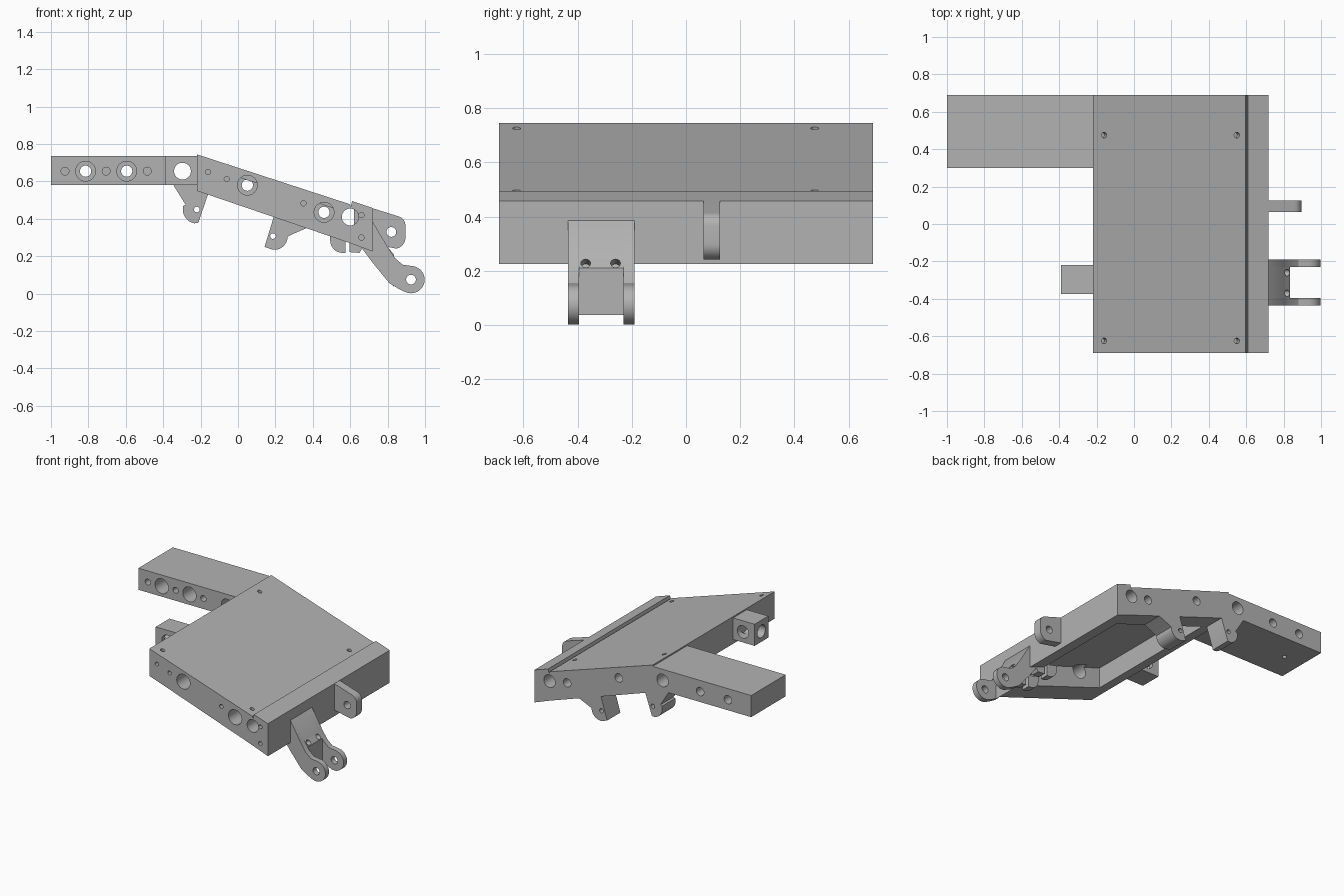
import bpy, bmesh, math
from mathutils import Matrix, Vector

cube = bpy.data.objects.get("Cube")
if cube:
    bpy.data.objects.remove(cube, do_unlink=True)

GREY = (0.45, 0.45, 0.45, 1)
mat = bpy.data.materials.new("machined grey")
mat.use_nodes = True
mat.diffuse_color = GREY
mat.node_tree.nodes["Principled BSDF"].inputs["Base Color"].default_value = GREY


def make(name, bm):
    bmesh.ops.recalc_face_normals(bm, faces=bm.faces)
    me = bpy.data.meshes.new(name)
    bm.to_mesh(me)
    bm.free()
    ob = bpy.data.objects.new(name, me)
    bpy.context.collection.objects.link(ob)
    me.materials.append(mat)
    return ob


def prism(name, pts, y0, y1):
    """Extrude an x-z outline from y0 to y1."""
    bm = bmesh.new()
    face = bm.faces.new([bm.verts.new((x, y0, z)) for x, z in pts])
    ext = bmesh.ops.extrude_face_region(bm, geom=[face])
    moved = [g for g in ext["geom"] if isinstance(g, bmesh.types.BMVert)]
    bmesh.ops.translate(bm, verts=moved, vec=(0, y1 - y0, 0))
    return make(name, bm)


def box(name, x0, x1, y0, y1, z0, z1):
    return prism(name, [(x0, z0), (x1, z0), (x1, z1), (x0, z1)], y0, y1)


def rod(center, axis, radius, length):
    bm = bmesh.new()
    turn = Vector((0, 0, 1)).rotation_difference(Vector(axis)).to_matrix().to_4x4()
    bmesh.ops.create_cone(bm, cap_ends=True, segments=32, radius1=radius, radius2=radius,
                          depth=length, matrix=Matrix.Translation(center) @ turn)
    return make("cutter", bm)


def cut(ob, cutter):
    """Subtract the cutter and bake the result."""
    mod = ob.modifiers.new("cut", "BOOLEAN")
    mod.operation = "DIFFERENCE"
    mod.solver = "EXACT"
    mod.object = cutter
    dg = bpy.context.evaluated_depsgraph_get()
    me = bpy.data.meshes.new_from_object(ob.evaluated_get(dg))
    ob.modifiers.clear()
    ob.data = me
    bpy.data.objects.remove(cutter, do_unlink=True)


def bore(ob, x, z, r, y0, y1):
    cut(ob, rod((x, (y0 + y1) / 2, z), (0, 1, 0), r, y1 - y0))


def arc(cx, cz, r, a0, a1, n=12):
    return [(cx + r * math.cos(math.radians(a0 + (a1 - a0) * i / n)),
             cz + r * math.sin(math.radians(a0 + (a1 - a0) * i / n))) for i in range(n + 1)]


W = 0.69
SLOPE = -0.326


def top(x):
    return 0.745 + SLOPE * (x + 0.22)


# Sloped hull with a groove before the end bar, hollow below
hull = prism("hull", [(-0.22, 0.55), (0.6, 0.27), (0.72, 0.225), (0.72, 0.458), (0.61, 0.495),
                      (0.603, 0.465), (0.597, top(0.597)), (-0.22, 0.745)], -W, W)
cut(hull, prism("cutter", [(-0.12, 0.3), (0.6, 0.2), (0.6, top(0.6) - 0.05),
                           (-0.12, top(-0.12) - 0.05)], -W + 0.2, W - 0.15))
for x, z in ((0.05, 0.58), (0.46, 0.435)):
    bore(hull, x, z, 0.053, -0.8, -0.45)
    bore(hull, x, z, 0.03, 0.4, 0.8)
bore(hull, 0.6, 0.41, 0.045, -0.8, 0.8)
for x, z in ((-0.16, 0.65), (-0.06, 0.613), (0.35, 0.483), (0.66, 0.42), (0.66, 0.3)):
    bore(hull, x, z, 0.014, -0.8, -0.6)
for x in (-0.16, 0.55):
    for y in (-0.625, 0.475):
        cut(hull, rod((x, y, top(x)), (0.31, 0, 0.95), 0.015, 0.08))

# Long arm with stepped cross bores
arm = box("long_arm", -1, -0.22, 0.3, W, 0.58, 0.735)
for x in (-0.815, -0.595):
    bore(arm, x, 0.655, 0.053, 0.2, 0.6)
    bore(arm, x, 0.655, 0.03, 0.5, 0.8)
for x in (-0.925, -0.705, -0.485):
    bore(arm, x, 0.655, 0.021, 0.2, 0.42)
bore(arm, -0.297, 0.655, 0.045, 0.2, 0.8)
cut(arm, rod((-0.85, 0.5, 0.58), (0, 0, 1), 0.015, 0.08))

# Short mounting block
block = box("mounting_block", -0.39, -0.22, -0.375, -0.22, 0.58, 0.735)
bore(block, -0.297, 0.655, 0.045, -0.5, 0)
cut(block, rod((-0.35, -0.297, 0.655), (1, 0, 0), 0.045, 0.2))

# Lower lugs under the back side
lug_a = prism("left_lower_lug", [(-0.345, 0.58), (-0.28, 0.475)] + arc(-0.22, 0.45, 0.075, 165, 260)
              + [(-0.213, 0.378), (-0.15, 0.56), (-0.15, 0.6), (-0.345, 0.6)], W - 0.15, W)
bore(lug_a, -0.22, 0.45, 0.015, 0.4, 0.8)
lug_b = prism("middle_lower_lug", [(0.2, 0.44), (0.142, 0.25)] + arc(0.195, 0.305, 0.07, 260, 360)
              + [(0.285, 0.315), (0.388, 0.36), (0.37, 0.39)], W - 0.15, W)
bore(lug_b, 0.187, 0.308, 0.015, 0.4, 0.8)

# End lug with rounded corners
end_lug = prism("end_lug", [(0.62, 0.488)] + arc(0.845, 0.365, 0.05, 75, 0, 6)
                + arc(0.835, 0.3, 0.06, 0, -80, 8) + [(0.75, 0.26), (0.62, 0.29)], 0.065, 0.125)
bore(end_lug, 0.82, 0.33, 0.026, 0, 0.2)

# Forked bracket: two cheeks joined by a web
cheek = ([(0.62, 0.3), (0.62, 0.45), (0.72, 0.385), (0.8, 0.25), (0.84, 0.19), (0.88, 0.155)]
         + arc(0.925, 0.075, 0.073, 80, -110, 20) + [(0.86, 0.025), (0.81, 0.055), (0.72, 0.165)])
for side, y0, y1 in (("front", -0.435, -0.395), ("back", -0.23, -0.19)):
    c = prism(side + "_fork_cheek", cheek, y0, y1)
    bore(c, 0.925, 0.075, 0.026, -0.6, 0)
web = prism("fork_web", [(0.62, 0.3), (0.62, 0.45), (0.72, 0.385), (0.8, 0.25), (0.833, 0.21),
                         (0.833, 0.037), (0.72, 0.165)], -0.395, -0.23)
for y in (-0.37, -0.26):
    cut(web, rod((0.81, y, 0.225), (1, 0, 0.3), 0.018, 0.12))

# Small hanging ears beneath the fork
for y in (-0.435, -0.25):
    prism("rear_ear", [(0.49, 0.32)] + arc(0.56, 0.285, 0.067, 180, 270, 8)
          + [(0.575, 0.218), (0.575, 0.3)], y, y + 0.06)
    prism("front_ear", [(0.597, 0.3), (0.597, 0.222), (0.65, 0.218), (0.68, 0.27)], y, y + 0.06)

# Smooth bores and rounded ends, keeping edges crisp
for ob in bpy.data.objects:
    ob.select_set(ob.type == "MESH" and mat.name in ob.data.materials)
    if ob.select_get():
        bpy.context.view_layer.objects.active = ob
bpy.ops.object.shade_smooth_by_angle(angle=math.radians(30))
